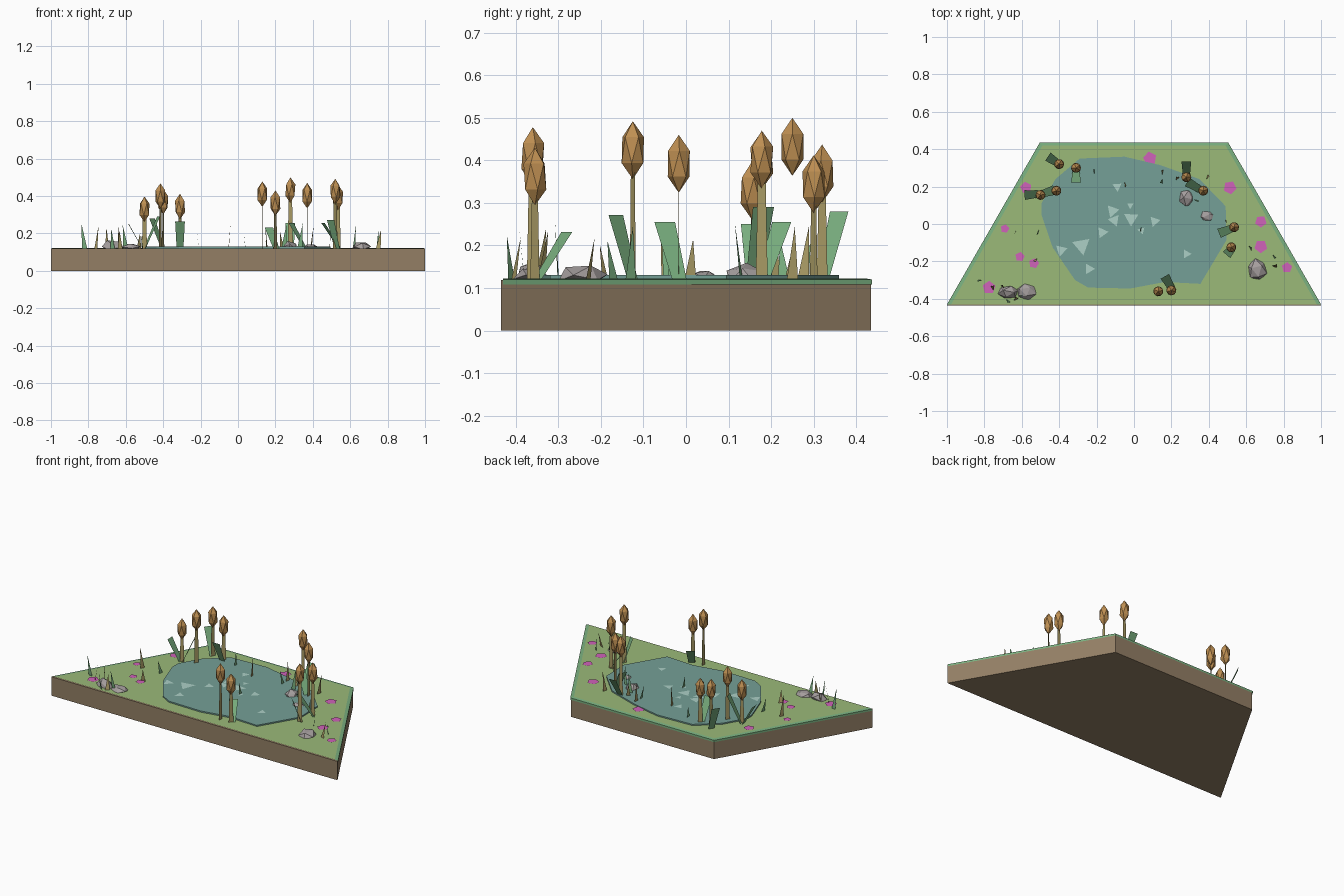
import bpy, bmesh, math, random
from mathutils import Vector, Matrix

if "Cube" in bpy.data.objects:
    bpy.data.objects.remove(bpy.data.objects["Cube"])

random.seed(4)
TOP = 0.123      # grass level
WATER = 0.131    # pond level


def colour(name, r, g, b):
    m = bpy.data.materials.new(name)
    lin = [((c / 255 + 0.055) / 1.055) ** 2.4 for c in (r, g, b)]
    m.diffuse_color = (*lin, 1)
    m.use_nodes = True
    m.node_tree.nodes["Principled BSDF"].inputs["Base Color"].default_value = m.diffuse_color
    return m


SOIL = colour("soil brown", 147, 127, 101)
GRASS = colour("grass green", 155, 186, 121)
LEAF = colour("leaf green", 122, 176, 128)
POND = colour("pond teal", 117, 160, 151)
GLINT = colour("pale water", 172, 208, 198)
STEM = colour("stem olive", 168, 154, 100)
HEAD = colour("seed brown", 190, 143, 82)
ROCK = colour("stone grey", 165, 158, 158)
PINK = colour("petal pink", 208, 98, 186)


def finish(name, bm, *mats):
    me = bpy.data.meshes.new(name)
    bm.to_mesh(me)
    bm.free()
    for m in mats:
        me.materials.append(m)
    ob = bpy.data.objects.new(name, me)
    bpy.context.collection.objects.link(ob)
    return ob


def face(bm, pts, mat=0):
    f = bm.faces.new([bm.verts.new(p) for p in pts])
    f.material_index = mat
    return f


def prism(name, outline, z0, z1, mat):
    bm = bmesh.new()
    f = face(bm, [(x, y, z0) for x, y in outline])
    ext = bmesh.ops.extrude_face_region(bm, geom=[f])["geom"]
    bmesh.ops.translate(bm, vec=(0, 0, z1 - z0),
                        verts=[v for v in ext if isinstance(v, bmesh.types.BMVert)])
    bmesh.ops.recalc_face_normals(bm, faces=bm.faces)
    return finish(name, bm, mat)


def ribbon(bm, base, tip, w0, w1, side, mat=0):
    """Flat strip from base to tip, spread along the side direction."""
    b, t, s = Vector(base), Vector(tip), Vector(side).normalized() / 2
    pts = [b - s * w0, b + s * w0]
    pts += [t + s * w1, t - s * w1] if w1 else [t]
    face(bm, pts, mat)


def ngon(bm, x, y, z, r, n, turn):
    face(bm, [(x + r * math.cos(turn + i * math.tau / n),
               y + r * math.sin(turn + i * math.tau / n), z) for i in range(n)])


# Soil block
prism("soil_block", [(-1, -0.435), (1, -0.435), (0.5, 0.435), (-0.5, 0.435)], 0, 0.119, SOIL)

# Grass sheet with a leaf-green rim along the back and both sides
outer = [(-1, -0.43), (1, -0.43), (0.503, 0.437), (-0.503, 0.437)]
inner = [(-0.978, -0.43), (0.978, -0.43), (0.49, 0.419), (-0.49, 0.419)]
bm = bmesh.new()
face(bm, [(x, y, TOP) for x, y in inner])
for i in (1, 2, 3):
    j = (i + 1) % 4
    face(bm, [(*outer[i], TOP - 0.003), (*outer[j], TOP - 0.003),
              (*inner[j], TOP), (*inner[i], TOP)], 1)
    face(bm, [(*outer[i], 0.108), (*outer[j], 0.108),
              (*outer[j], TOP - 0.003), (*outer[i], TOP - 0.003)], 1)
finish("grass_sheet", bm, GRASS, LEAF)

# Pond
prism("pond_water", [(-0.42, 0.24), (-0.29, 0.35), (-0.05, 0.36), (0.14, 0.315), (0.35, 0.24),
                     (0.49, 0.095), (0.495, -0.085), (0.355, -0.32), (0.165, -0.31),
                     (-0.02, -0.345), (-0.245, -0.34), (-0.315, -0.30), (-0.435, -0.125),
                     (-0.495, 0.05), (-0.495, 0.11)], 0.118, WATER, POND)

# Pale triangular glints on the water
bm = bmesh.new()
for x, y, r, a in [(-0.09, 0.2, .028, .6), (-0.115, .07, .038, .2), (-0.17, -.045, .034, .1),
                   (-0.28, -.115, .054, .7), (-0.39, -.14, .036, .3), (-0.24, -.24, .032, .0),
                   (-0.105, .02, .036, .9), (-0.015, .03, .044, .5), (0.04, -.035, .022, .8),
                   (0.11, .015, .032, .2), (0.28, -.16, .028, .0), (-0.02, .10, .02, .5)]:
    ngon(bm, x, y, WATER + 0.003, r, 3, a)
finish("water_glints", bm, GLINT)

# Pink five-sided blossoms lying on the grass
bm = bmesh.new()
for x, y, r in [(-.775, -.34, .036), (-.69, -.025, .024), (-.578, .195, .032), (-.61, -.175, .026),
                (-.535, -.21, .028), (.085, .35, .037), (.513, .195, .036), (.678, .013, .032),
                (.678, -.12, .036), (.818, -.233, .029)]:
    ngon(bm, x, y, TOP + 0.004, r, 5, random.uniform(0, 1.2))
finish("blossoms", bm, PINK)

# Faceted stones
for i, (x, y, rx, ry, h) in enumerate([(-.675, -.365, .06, .037, .044), (-.575, -.36, .056, .046, .026),
                                       (.66, -.245, .054, .062, .036), (.28, .14, .045, .052, .036),
                                       (.39, .042, .048, .036, .022)]):
    bm = bmesh.new()
    bmesh.ops.create_icosphere(bm, subdivisions=1, radius=1,
                               matrix=Matrix.Rotation(random.uniform(0, 3), 4, (1, .5, .3)))
    for v in bm.verts:
        k = random.uniform(.88, 1.06)
        v.co = (x + v.co.x * rx * k, y + v.co.y * ry * k, TOP + max(v.co.z, -.2) * h * k)
    finish(f"stone_{i + 1}", bm, ROCK)

# Cattails: flat stem ribbon plus stretched faceted head (x, y, top, stem direction)
cattails = [(-.40, .32, .437, 65), (-.31, .30, .412, 40), (-.415, .178, .468, 55),
            (-.50, .155, .397, 10), (.28, .25, .50, 0), (.37, .178, .47, 88),
            (.535, -.017, .46, 3), (.52, -.125, .492, 30), (.13, -.36, .478, 85),
            (.20, -.355, .43, 50)]
stems, heads = bmesh.new(), bmesh.new()
for x, y, top, deg in cattails:
    a = math.radians(deg)
    ribbon(stems, (x, y, TOP - .005), (x, y, top - .10), .028, .018, (math.cos(a), math.sin(a), 0))
    bmesh.ops.create_icosphere(
        heads, subdivisions=1, radius=1,
        matrix=Matrix.Translation((x, y, top - .068)) @ Matrix.Rotation(a, 4, 'Z')
        @ Matrix.Diagonal((.03, .03, .068, 1)))
finish("cattail_stems", stems, STEM)
finish("cattail_heads", heads, HEAD)

# Broad leaning leaves (base x, y, tip x, y, tip height)
bm = bmesh.new()
for x, y, tx, ty, tz in [(-.40, .32, -.46, .36, .28), (-.31, .29, -.31, .222, .265),
                         (-.51, .16, -.585, .155, .25), (-.50, .158, -.425, .182, .29),
                         (.28, .25, .28, .335, .255), (.36, .18, .285, .225, .255),
                         (.545, -.015, .455, -.05, .255), (.53, -.125, .495, -.165, .272),
                         (.205, -.35, .165, -.28, .232)]:
    d = Vector((tx - x, ty - y, 0))
    ribbon(bm, (x, y, TOP - .005), (tx, ty, tz), .036, .052, (-d.y, d.x, 0))
finish("broad_leaves", bm, LEAF)

# Pointed grass blades, alternating olive and green
blades = [(-.76, -.345), (-.82, -.30), (-.70, -.34), (-.67, -.41), (-.63, -.405), (-.60, -.38),
          (-.635, -.045), (-.51, -.04), (-.53, -.19), (-.21, .275), (-.05, .21), (.04, -.03),
          (.155, .275), (.155, .23), (.235, .24), (.245, .20), (.39, .25), (.75, -.17),
          (.75, -.23), (.62, -.13), (.49, .01), (.33, .13)]
bm = bmesh.new()
for i, (x, y) in enumerate(blades):
    a = random.uniform(0, math.pi)
    tip = (x + random.uniform(-.018, .018), y + random.uniform(-.018, .018), random.uniform(.20, .255))
    ribbon(bm, (x, y, TOP - .005), tip, .028, 0, (math.cos(a), math.sin(a), 0), i % 2)
finish("grass_blades", bm, STEM, LEAF)
